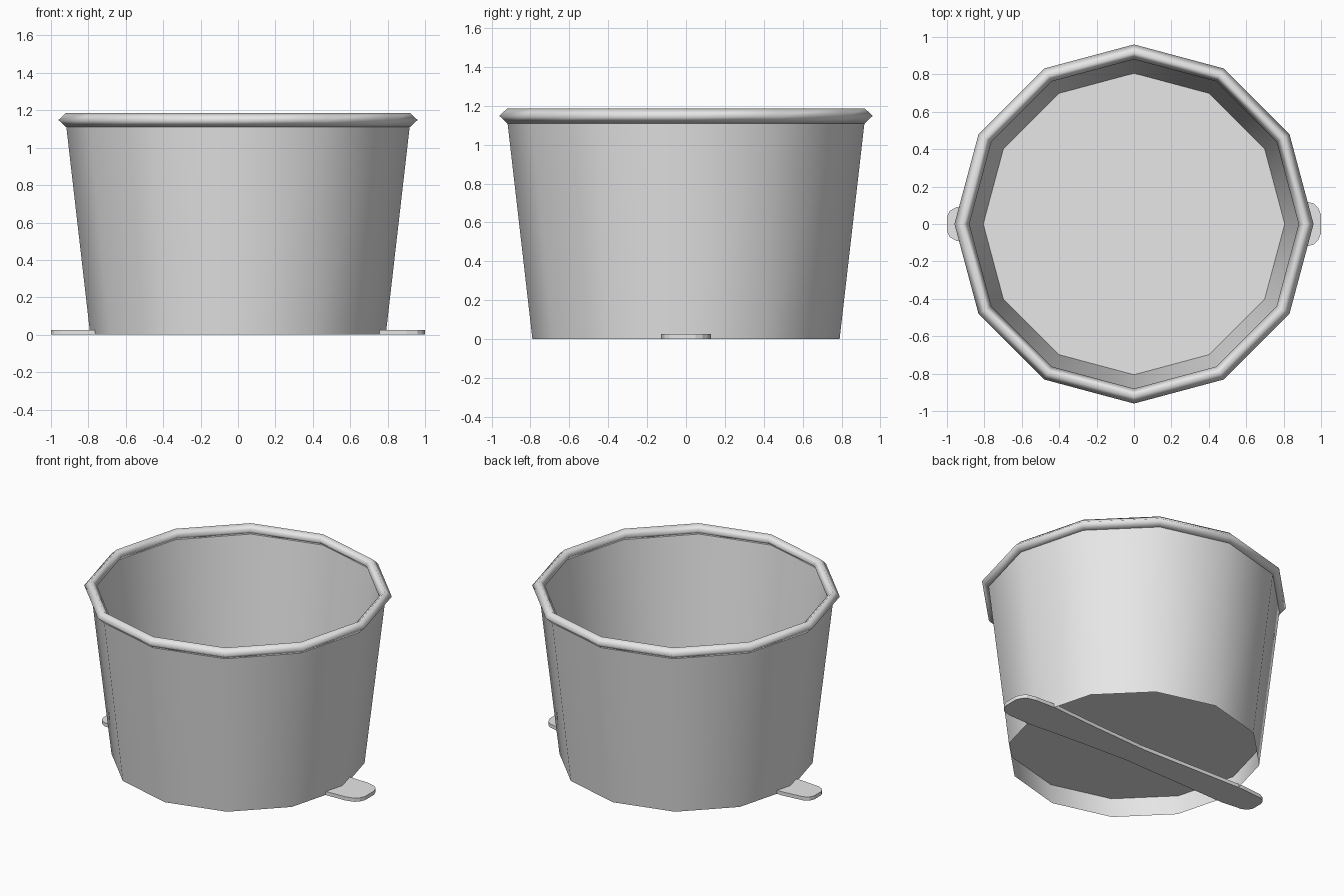
import bpy
import bmesh
import math

SIDES = 12

cube = bpy.data.objects.get("Cube")
if cube:
    bpy.data.objects.remove(cube, do_unlink=True)

grey = bpy.data.materials.new("light_grey")
grey.use_nodes = True
grey.diffuse_color = (0.8, 0.8, 0.8, 1)
grey.node_tree.nodes["Principled BSDF"].inputs["Base Color"].default_value = (0.8, 0.8, 0.8, 1)


def finish(name, bm, smooth=False):
    """Turn a bmesh into a named, coloured object."""
    mesh = bpy.data.meshes.new(name)
    for face in bm.faces:
        face.smooth = smooth
    bm.to_mesh(mesh)
    bm.free()
    mesh.materials.append(grey)
    obj = bpy.data.objects.new(name, mesh)
    bpy.context.collection.objects.link(obj)
    return obj


def ring(bm, radius, z):
    """Circle of vertices with one on the x axis."""
    step = 2 * math.pi / SIDES
    return [bm.verts.new((radius * math.cos(i * step), radius * math.sin(i * step), z))
            for i in range(SIDES)]


def bridge(bm, low, high):
    for i in range(SIDES):
        j = (i + 1) % SIDES
        bm.faces.new((low[i], low[j], high[j], high[i]))


# Tapered thin wall, open at both ends
bm = bmesh.new()
bridge(bm, ring(bm, 0.79, 0.0), ring(bm, 0.92, 1.13))
finish("cup_wall", bm, smooth=True)

# Floor, recessed above the bottom edge
bm = bmesh.new()
bm.faces.new(ring(bm, 0.806, 0.14))
finish("cup_floor", bm)

# Rolled rim with a four-sided section
bm = bmesh.new()
section = [(0.92, 1.11), (0.96, 1.148), (0.92, 1.186), (0.88, 1.148)]
loops = [ring(bm, r, z) for r, z in section]
for k in range(len(loops)):
    bridge(bm, loops[k], loops[(k + 1) % len(loops)])
finish("rolled_rim", bm, smooth=True)

# Flat spoon lying under the cup: half widths along its length, mirrored in y
half = [(-1.0, 0.04), (-0.985, 0.07), (-0.95, 0.09), (-0.8, 0.105), (-0.4, 0.095),
        (0.0, 0.085), (0.4, 0.105), (0.75, 0.13), (0.9, 0.125), (0.96, 0.11),
        (0.985, 0.085), (1.0, 0.05)]
outline = [(x, -y) for x, y in half] + [(x, y) for x, y in reversed(half)]
bm = bmesh.new()
base = bm.faces.new([bm.verts.new((x, y, 0)) for x, y in outline])
top = bmesh.ops.extrude_face_region(bm, geom=[base], use_keep_orig=True)
bmesh.ops.translate(bm, vec=(0, 0, 0.025),
                    verts=[v for v in top["geom"] if isinstance(v, bmesh.types.BMVert)])
bmesh.ops.recalc_face_normals(bm, faces=bm.faces)
finish("flat_spoon", bm)
